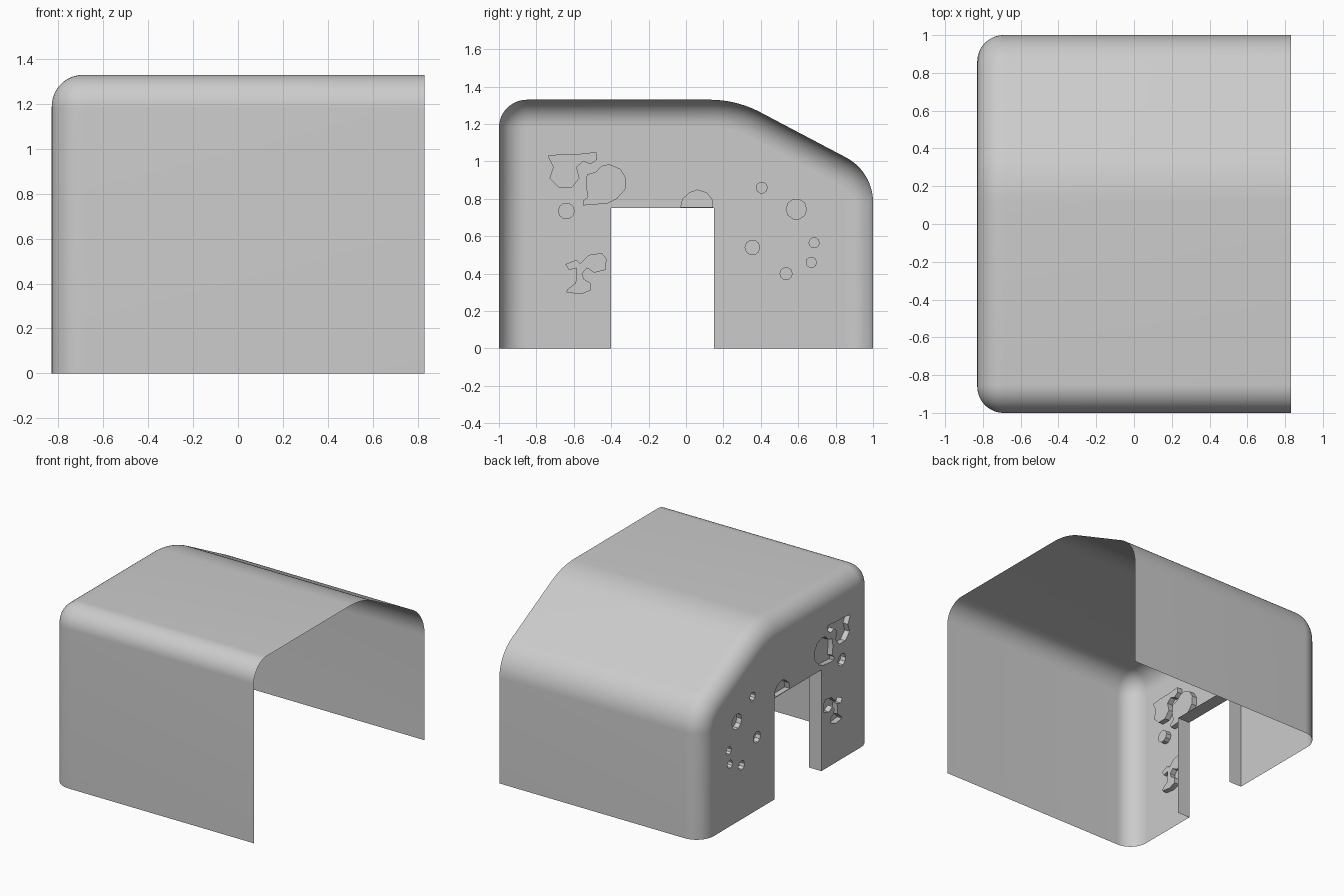
import bpy, bmesh, math
from mathutils import Vector

if "Cube" in bpy.data.objects:
    bpy.data.objects.remove(bpy.data.objects["Cube"])

X0, X1, R, N = -0.83, 0.83, 0.14, 12
DOOR = [(0.15, 0), (0.15, 0.75), (-0.40, 0.75), (-0.40, 0)]

# Corners of the side outline: (y, z, fillet radius)
CORNERS = [(-1, 1.33, 0.15), (0.27, 1.33, 0.58), (1, 0.945, 0.27)]


def outline(d):
    """Rounded side outline, moved inward by d (y, z points)."""
    pts = [(-1 + d, 0)]
    path = [(-1, 0)] + [c[:2] for c in CORNERS] + [(1, 0)]
    for i, (y, z, r) in enumerate(CORNERS):
        p = Vector((y, z))
        a = (p - Vector(path[i])).normalized()
        b = (Vector(path[i + 2]) - p).normalized()
        turn = a.angle(b)
        na = Vector((-a.y, a.x))
        center = p - a * r * math.tan(turn / 2) - na * r
        start = math.atan2(na.y, na.x)
        for k in range(N + 1):
            t = start - turn * k / N
            pts.append((center.x + (r - d) * math.cos(t),
                        center.y + (r - d) * math.sin(t)))
    pts.append((1 - d, 0))
    # straight outline runs to the floor
    return pts


def finish(bm, name, angle=35):
    me = bpy.data.meshes.new(name)
    bm.to_mesh(me)
    bm.free()
    ob = bpy.data.objects.new(name, me)
    bpy.context.collection.objects.link(ob)
    bpy.ops.object.select_all(action='DESELECT')
    ob.select_set(True)
    bpy.context.view_layer.objects.active = ob
    bpy.ops.object.shade_smooth_by_angle(angle=math.radians(angle))
    return ob


def ring(bm, pts, x):
    return [bm.verts.new((x, y, z)) for y, z in pts]


def bridge(bm, a, b, closed=False):
    n = len(a)
    for i in range(n if closed else n - 1):
        j = (i + 1) % n
        bm.faces.new((a[i], a[j], b[j], b[i]))


def loop_edges(bm, vs):
    return [bm.edges.new((vs[i], vs[(i + 1) % len(vs)])) for i in range(len(vs))]


# Shell: open at +x and below, rounded over at the -x end
bm = bmesh.new()
rings = [ring(bm, outline(0), X1)]
for k in range(N + 1):
    t = math.pi / 2 * k / N
    rings.append(ring(bm, outline(R * (1 - math.cos(t))), X0 + R - R * math.sin(t)))
for a, b in zip(rings, rings[1:]):
    bridge(bm, a, b)
finish(bm, "shell")


def dot(y, z, r, n=10):
    return [(y + r * math.cos(2 * math.pi * k / n),
             z + r * math.sin(2 * math.pi * k / n)) for k in range(n)]


# Irregular recesses in the end wall
upper_patch = [(-.74, 1.03), (-.66, 1.04), (-.57, 1.04), (-.48, 1.05), (-.475, 1.01),
               (-.51, .985), (-.55, 1.0), (-.585, .97), (-.57, .91), (-.61, .86),
               (-.68, .86), (-.73, .91), (-.71, .97)]
middle_patch = [(-.53, .93), (-.48, .945), (-.455, .975), (-.41, .985), (-.35, .96),
                (-.32, .91), (-.325, .85), (-.37, .80), (-.42, .775), (-.55, .765),
                (-.55, .79), (-.525, .81), (-.535, .87)]
lower_patch = [(-.645, .45), (-.585, .475), (-.565, .455), (-.52, .50), (-.45, .51),
               (-.425, .48), (-.43, .42), (-.49, .405), (-.53, .43), (-.555, .40),
               (-.545, .37), (-.51, .35), (-.51, .31), (-.56, .29), (-.64, .30),
               (-.635, .315), (-.59, .35), (-.585, .43), (-.625, .42)]
door_patch = [(-.03, .755), (-.02, .80), (.02, .835), (.06, .85), (.11, .835),
              (.14, .80), (.145, .755)]
dots = [dot(*d) for d in [(-.64, .735, .045), (.405, .86, .032), (.59, .745, .057),
                          (.355, .54, .042), (.685, .565, .03), (.67, .46, .03),
                          (.535, .40, .035)]]
patches = [upper_patch, middle_patch, lower_patch, door_patch] + dots

# End wall: flat sheet with doorway and patch openings
bm = bmesh.new()
edges = loop_edges(bm, ring(bm, outline(R) + DOOR, X0))
for p in patches:
    edges += loop_edges(bm, ring(bm, p, X0))
bmesh.ops.triangle_fill(bm, edges=edges, use_beauty=True, normal=(-1, 0, 0))
bmesh.ops.recalc_face_normals(bm, faces=bm.faces)
if bm.faces and sum(f.normal.x for f in bm.faces) > 0:
    bmesh.ops.reverse_faces(bm, faces=bm.faces)
finish(bm, "end_wall")

# Recess sides and floors
bm = bmesh.new()
for p in patches:
    a, b = ring(bm, p, X0), ring(bm, p, X0 + 0.04)
    bridge(bm, a, b, True)
    bm.faces.new(b)
finish(bm, "wall_recesses")

# Doorway reveal reaching inward
bm = bmesh.new()
bridge(bm, ring(bm, DOOR, X0), ring(bm, DOOR, X0 + 0.10))
finish(bm, "door_reveal")
